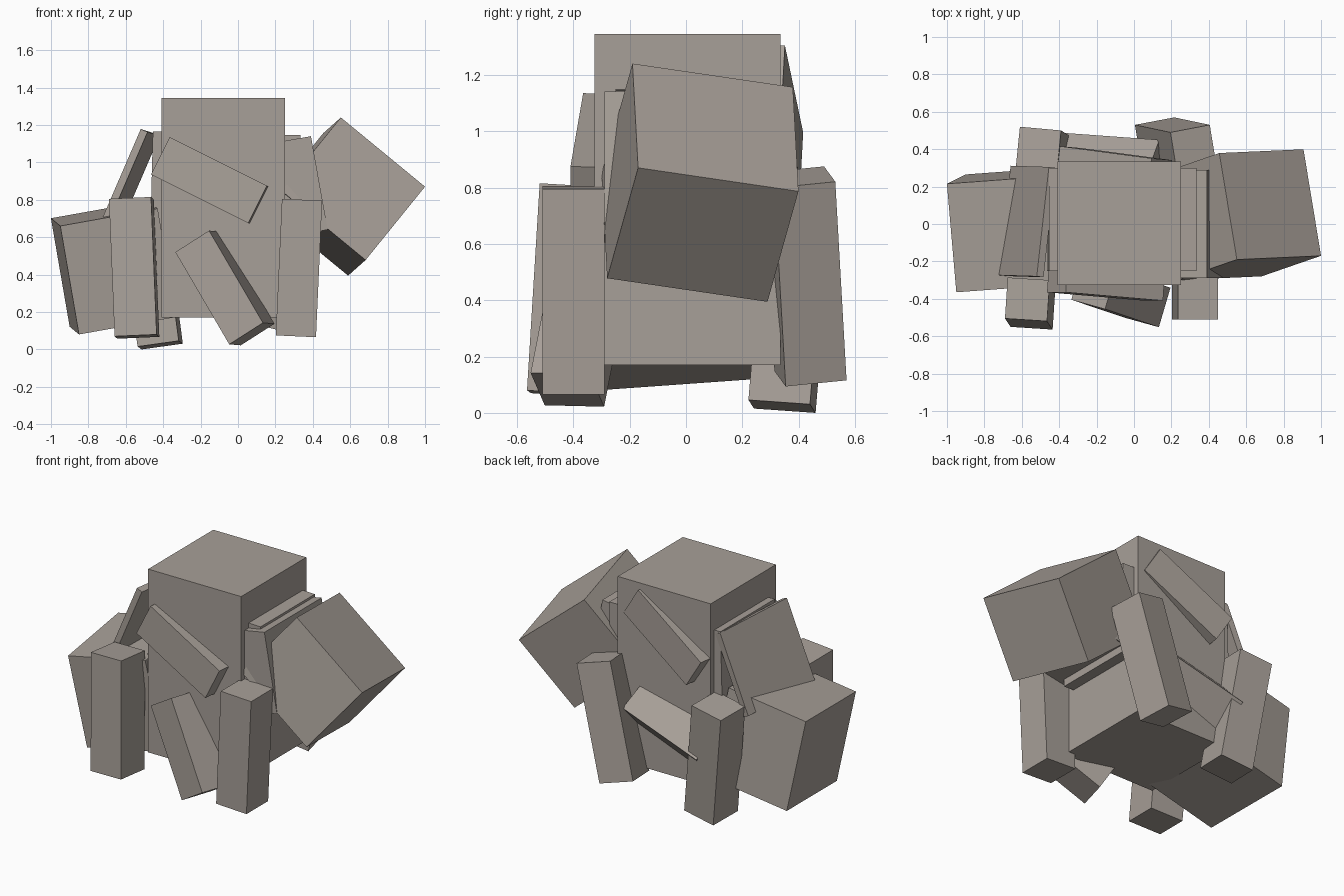
import bpy
from mathutils import Vector, Matrix

old = bpy.data.objects.get("Cube")
if old:
    bpy.data.objects.remove(old, do_unlink=True)

# One warm grey for every block
grey = bpy.data.materials.new("warm grey")
grey.use_nodes = True
colour = (0.39, 0.35, 0.315, 1.0)
grey.diffuse_color = colour
grey.node_tree.nodes["Principled BSDF"].inputs["Base Color"].default_value = colour


def block(name, corner, edge_a, edge_b, depth):
    """Tilted box: a corner, two edges, and a signed depth along their normal."""
    a, b = Vector(edge_a), Vector(edge_b)
    size_b = b.length
    b = (b - b.project(a)).normalized() * size_b
    c = a.cross(b).normalized() * depth
    centre = Vector(corner) + (a + b + c) / 2
    if depth < 0:          # keep the axes right-handed
        a, b = b, a
    axes = [a.normalized(), b.normalized(), c.normalized()]
    rotation = Matrix(axes).transposed().to_4x4()
    bpy.ops.mesh.primitive_cube_add(size=1)
    obj = bpy.context.object
    obj.name = name
    obj.matrix_world = (Matrix.Translation(centre) @ rotation
                        @ Matrix.Diagonal((a.length, b.length, c.length, 1)))
    obj.data.materials.append(grey)
    return obj


# Upright body and the block crossing it
block("body", (-0.41, -0.325, 0.17), (0.66, 0, 0), (0, 0.66, 0), 1.175)
block("inner_block", (-0.455, -0.25, 1.165), (0.79, 0, -0.02), (0, 0.55, 0), -0.58)

# Large side blocks
block("left_side_block", (1.0, -0.17, 0.87), (-0.45, -0.02, 0.37), (-0.32, -0.11, -0.39), -0.583)
block("right_side_block", (-0.95, -0.365, 0.66), (0.10, 0.05, -0.58), (-0.05, 0.58, 0.04), 0.53)

# Shoulder slabs
block("right_slab", (-0.52, -0.28, 1.178), (0.065, 0.585, -0.02), (-0.205, 0.005, -0.475), -0.04)
block("left_slab", (0.39, -0.29, 1.14), (0, 0.58, 0), (0.09, 0, -0.5), 0.2)

# Four posts around the body
block("front_left_post", (0.235, -0.51, 0.805), (-0.033, 0, -0.73), (0.215, 0, -0.008), -0.22)
block("front_right_post", (-0.69, -0.505, 0.805), (0.03, -0.045, -0.735), (0.225, -0.015, 0), -0.22)
block("back_left_post", (0.195, 0.49, 0.875), (-0.19, 0.04, -0.705), (0.21, 0.04, -0.055), 0.22)
block("back_right_post", (-0.61, 0.52, 0.72), (0.095, -0.06, -0.72), (0.22, -0.02, 0.031), 0.22)

# Diagonal bars on the front and back
block("front_upper_bar", (-0.365, -0.365, 1.135), (0.52, -0.045, -0.26), (-0.1, 0, -0.2), 0.22)
block("front_lower_bar", (-0.335, -0.405, 0.52), (0.18, -0.05, 0.115), (0.30, -0.10, -0.485), 0.22)
block("back_upper_bar", (-0.396, 0.416, 0.995), (0.49, -0.065, 0.31), (0.113, -0.01, -0.175), -0.22)
block("back_lower_bar", (0.135, 0.45, 0.575), (-0.55, 0.04, -0.17), (-0.02, -0.155, 0.155), -0.22)
